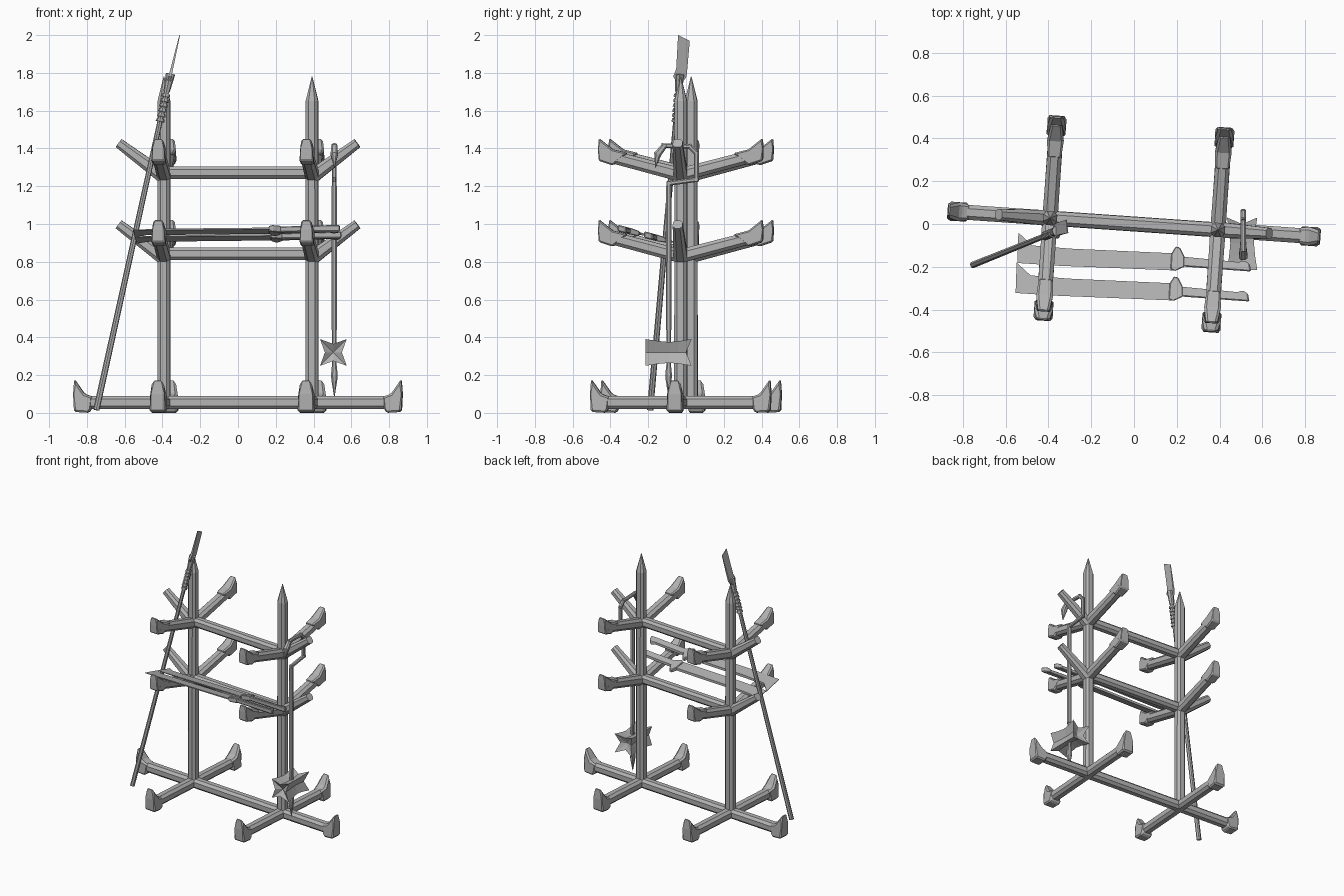
import bpy, bmesh, math
from mathutils import Vector, Matrix

cube = bpy.data.objects.get("Cube")
if cube:
    bpy.data.objects.remove(cube, do_unlink=True)

grey = bpy.data.materials.new("plain grey")
grey.use_nodes = True
COLOR = (0.45, 0.45, 0.45, 1)
grey.diffuse_color = COLOR
grey.node_tree.nodes["Principled BSDF"].inputs["Base Color"].default_value = COLOR

TURN = Matrix.Rotation(math.radians(-4), 4, 'Z')   # the rack stands slightly turned
WORLD = Matrix.Identity(4)
UP = Vector((0, 0, 1))


def loft(name, rings, frame=WORLD, dents=(0, 0)):
    """Skin a list of vertex rings and close both ends; dents move the end centres."""
    bm = bmesh.new()
    loops = [[bm.verts.new(frame @ Vector(p)) for p in ring] for ring in rings]
    n = len(loops[0])
    for a, b in zip(loops, loops[1:]):
        for i in range(n):
            bm.faces.new((a[i], a[(i + 1) % n], b[(i + 1) % n], b[i]))
    for loop, dent in zip((loops[0], loops[-1]), dents):
        if dent:
            mid = sum((v.co for v in loop), Vector()) / n + Vector((0, dent, 0))
            hub = bm.verts.new(mid)
            for i in range(n):
                bm.faces.new((loop[i], loop[(i + 1) % n], hub))
        else:
            bm.faces.new(loop)
    bmesh.ops.recalc_face_normals(bm, faces=bm.faces)
    mesh = bpy.data.meshes.new(name)
    bm.to_mesh(mesh)
    bm.free()
    mesh.materials.append(grey)
    obj = bpy.data.objects.new(name, mesh)
    bpy.context.collection.objects.link(obj)
    return obj


def beam(name, path, widths, frame=WORLD, chamfer=0.25):
    """Straight chamfered-square bar through the path points, one width per point."""
    path = [Vector(p) for p in path]
    quat = (path[-1] - path[0]).to_track_quat('Z', 'Y')
    c = 0.5 - chamfer
    section = [(c, -.5), (.5, -c), (.5, c), (c, .5), (-c, .5), (-.5, c), (-.5, -c), (-c, -.5)]
    rings = [[p + quat @ Vector((x * w, y * w, 0)) for x, y in section]
             for p, w in zip(path, widths)]
    return loft(name, rings, frame)


def slab(name, outline, place, frame=WORLD, bevel=0):
    """Flat shape from (u, v, half thickness) points placed by a function."""
    rings = [[place(u, v, s * w) for u, v, w in outline] for s in (-1, 1)]
    obj = loft(name, rings, frame)
    if bevel:
        mod = obj.modifiers.new("edge", 'BEVEL')
        mod.width, mod.segments = bevel, 1
    return obj


def outward(origin, d):
    """Placement in the upright plane running from origin along d."""
    side = d.cross(UP)
    return lambda u, v, w: origin + d * u + UP * v + side * w


FOOT = [(.375, .085, .035), (.42, .10, .04), (.475, .18, .026), (.48, .10, .045),
        (.475, .005, .045), (.395, 0, .045), (.385, .02, .038)]
HORN = [(.28, .115, .033), (.36, .135, .036), (.435, .195, .024), (.437, .14, .038),
        (.435, .075, .038), (.36, .05, .034)]
POST_X = 0.393
TIERS = (0.83, 1.26)

# Long beams
beam("base_beam", [(-.84, 0, .055), (.84, 0, .055)], (.07, .07), TURN)
for tier in TIERS:
    beam("cross_beam", [(-POST_X, 0, tier + .012), (POST_X, 0, tier + .012)],
         (.066, .066), TURN)

for sx, side_name in ((-1, "right"), (1, "left")):
    base = Vector((sx * POST_X, 0, 0))
    # Pointed post
    beam(side_name + "_post", [base + UP * z for z in (.03, 1.65, 1.78)],
         (.068, .066, .004), TURN)
    # Feet on three sides, with legs at front and back
    for d in (Vector((sx, 0, 0)), Vector((0, 1, 0)), Vector((0, -1, 0))):
        slab(side_name + "_foot", FOOT, outward(base, d), TURN, .01)
        if d.y:
            beam(side_name + "_leg", [base + UP * .055, base + d * .44 + UP * .055],
                 (.07, .07), TURN)
    # Raised arms on each tier
    for tier in TIERS:
        root = base + UP * tier
        for d in (Vector((0, 1, 0)), Vector((0, -1, 0))):
            beam(side_name + "_arm", [root, root + d * .40 + UP * .105], (.072, .066), TURN)
            slab(side_name + "_arm_tip", HORN, outward(root, d), TURN, .008)
        beam(side_name + "_side_arm",
             [root - UP * .01, root + Vector((sx * .24, 0, .168))], (.075, .052), TURN)

# Leaning spear
foot, neck = Vector((-.75, -.19, .015)), Vector((-.365, -.035, 1.76))
beam("spear_shaft", [foot, neck], (.03, .024))
for i in range(6):
    at = foot.lerp(neck, .875 + i * .015)
    beam("spear_binding", [at, foot.lerp(neck, .884 + i * .015)], (.042, .036))
beam("spear_collar", [foot.lerp(neck, .965), neck + (neck - foot) * .02], (.03, .045))
BLADE = [(-.035, 1.73, .012), (-.068, 1.78, .008), (-.052, 1.82, .007), (-.042, 2.0, .002),
         (.02, 1.97, .002), (.005, 1.80, .007), (.0, 1.775, .008)]
slab("spear_blade", BLADE,
     lambda u, v, w: Vector((-.365 + (v - 1.76) * .235 + w, u, v)))

# Two swords resting across the front arms
SWORD_BLADE = [(-.54, -.04, .002), (-.475, -.10, .007), (-.3, -.115, .009), (.19, -.137, .009),
               (.19, -.217, .004), (-.35, -.195, .004), (-.545, -.182, .002)]
SWORD_GUARD = [(.175, -.137, .014), (.195, -.105, .012), (.215, -.11, .014), (.235, -.15, .018),
               (.235, -.2, .018), (.19, -.22, .018), (.17, -.21, .014)]
SWORD_GRIP = [(.22, -.152, .015), (.49, -.178, .015), (.515, -.17, .018), (.54, -.185, .018),
              (.548, -.222, .018), (.49, -.218, .018), (.22, -.198, .015)]
for dx, dy in ((0, 0), (-.008, -.14)):
    def lay(u, v, w, dx=dx, dy=dy):
        return Vector((u + dx, v + dy, .888 - .25 * (v + dy) + w))
    slab("sword_blade", SWORD_BLADE, lay)
    slab("sword_guard", SWORD_GUARD, lay, bevel=.004)
    slab("sword_grip", SWORD_GRIP, lay, bevel=.006)

# Hanging mace: cranked handle
MX = .51
crank = [(-.092, .2), (-.092, 1.215), (.055, 1.235), (.055, 1.375), (.02, 1.41), (-.12, 1.415)]
for (y0, z0), (y1, z1) in zip(crank, crank[1:]):
    a, b = Vector((MX, y0, z0)), Vector((MX, y1, z1))
    reach = (b - a).normalized() * .009
    beam("mace_handle", [a - reach, b + reach], (.025, .025))
beam("mace_hook", [(MX, -.11, 1.42), (MX, -.15, 1.37), (MX, -.162, 1.30)], (.03, .04, .004))
beam("mace_sleeve", [(MX, -.092, .44), (MX, -.092, 1.2)], (.03, .028))
beam("mace_spike", [(MX, -.092, z) for z in (.25, .20, .17, .085)], (.026, .036, .03, .003))

# Mace head: four-pointed star drawn out along y, waisted in the middle


def star(y, size, notch=0):
    ring = []
    for i in range(8):
        r = (.1 if i % 2 else .045) * size
        a = i * math.pi / 4
        ring.append((MX - .005 + r * math.cos(a), y - (0 if i % 2 else notch),
                     .32 + r * math.sin(a)))
    return ring


loft("mace_head", [star(-.215, 1), star(-.15, .86), star(-.09, .78), star(-.04, .84),
                   star(.03, 1, .03)], dents=(.03, -.035))
